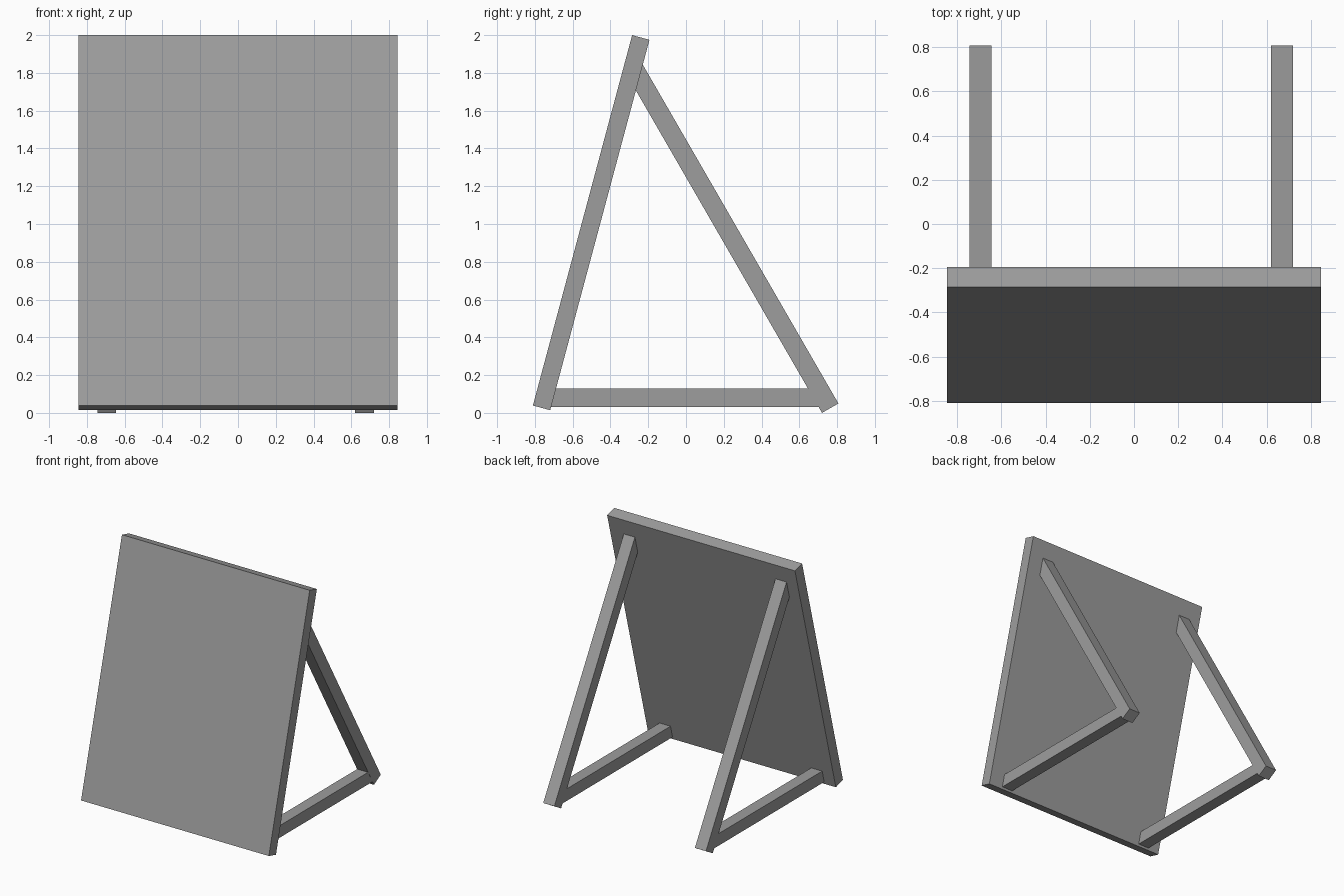
import bpy
from math import radians

cube = bpy.data.objects.get("Cube")
if cube:
    bpy.data.objects.remove(cube, do_unlink=True)

GREY = (0.34, 0.34, 0.34, 1)
grey = bpy.data.materials.new("mid grey")
grey.use_nodes = True
grey.diffuse_color = GREY
grey.node_tree.nodes["Principled BSDF"].inputs["Base Color"].default_value = GREY


def box(name, centre, size, tilt=0):
    """Box of the given size, tilted about the x axis by degrees."""
    bpy.ops.mesh.primitive_cube_add(size=1, location=centre)
    ob = bpy.context.object
    ob.name = name
    ob.scale = size
    bpy.ops.object.transform_apply(location=False, rotation=False, scale=True)
    ob.rotation_euler.x = radians(tilt)
    ob.data.materials.append(grey)
    return ob


# Leaning board
box("panel", (0, -0.502, 1.007), (1.69, 0.095, 2.03), -15)

# Rear props and floor bars, one pair per side
for side, x in (("right", -0.695), ("left", 0.67)):
    box(side + "_prop", (x, 0.241, 0.93), (0.1, 0.1, 2.09), 30)
    box(side + "_floor_bar", (x, -0.003, 0.081), (0.098, 1.475, 0.098))
